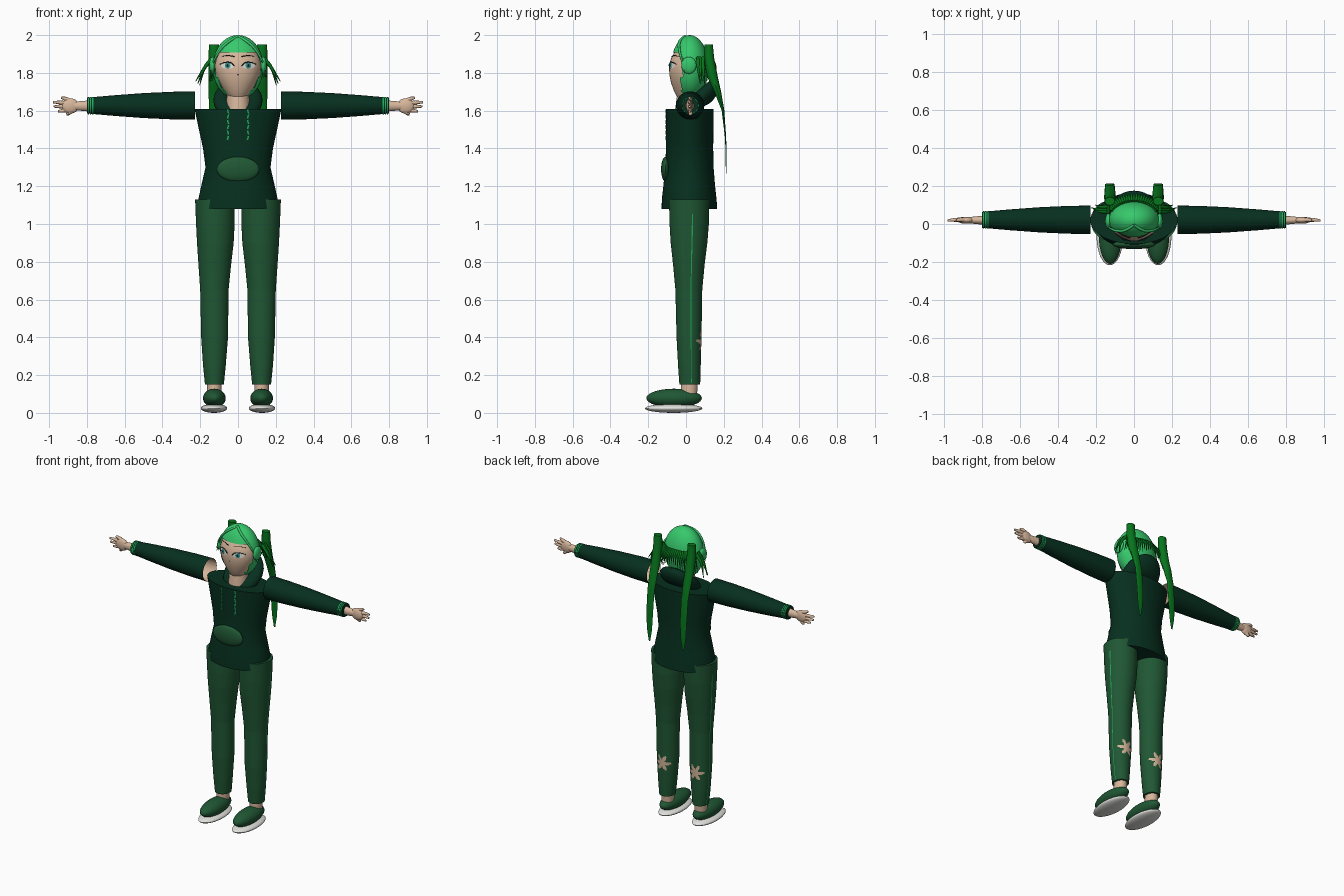
import bpy, bmesh, math, random
from mathutils import Vector

random.seed(4)
if "Cube" in bpy.data.objects:
    bpy.data.objects.remove(bpy.data.objects["Cube"])


def material(name, *rgb):
    m = bpy.data.materials.new(name)
    m.use_nodes = True
    m.diffuse_color = (*rgb, 1)
    m.node_tree.nodes["Principled BSDF"].inputs["Base Color"].default_value = (*rgb, 1)
    return m


SKIN = material("skin", 0.68, 0.47, 0.33)
HOODIE = material("deep_green", 0.002, 0.029, 0.014)
PANTS = material("forest_green", 0.014, 0.095, 0.034)
HAIR = material("light_green", 0.038, 0.58, 0.15)
TAIL = material("leaf_green", 0.002, 0.18, 0.012)
TRIM = material("trim_green", 0.015, 0.4, 0.1)
WHITE = material("off_white", 0.75, 0.75, 0.72)
INK = material("ink", 0.01, 0.015, 0.012)
IRIS = material("teal", 0.04, 0.3, 0.27)


def finish(name, bm, *mats, angle=40):
    bmesh.ops.recalc_face_normals(bm, faces=bm.faces)
    me = bpy.data.meshes.new(name)
    bm.to_mesh(me)
    bm.free()
    ob = bpy.data.objects.new(name, me)
    bpy.context.collection.objects.link(ob)
    for m in mats:
        me.materials.append(m)
    bpy.ops.object.select_all(action="DESELECT")
    ob.select_set(True)
    bpy.context.view_layer.objects.active = ob
    bpy.ops.object.shade_smooth_by_angle(angle=math.radians(angle))


def lerp_rings(rings, t):
    """Ring at position t, between the two rings that enclose it."""
    for a, b in zip(rings, rings[1:]):
        if t <= b[0]:
            k = (t - a[0]) / (b[0] - a[0])
            return [p + (q - p) * k for p, q in zip(a, b)]
    return rings[-1]


def loft(rings, axis="z", segs=32, start_cap=True):
    """Tube through rings (position, centre u, centre v, radius u, radius v)."""
    bm = bmesh.new()
    loops = []
    for t, cu, cv, ru, rv in rings:
        loop = []
        for i in range(segs):
            a = math.tau * i / segs
            u, v = cu + ru * math.cos(a), cv + rv * math.sin(a)
            loop.append(bm.verts.new((u, v, t) if axis == "z" else (t, u, v)))
        loops.append(loop)
    for p, q in zip(loops, loops[1:]):
        for i in range(segs):
            j = (i + 1) % segs
            bm.faces.new((p[i], p[j], q[j], q[i]))
    if start_cap:
        bm.faces.new(loops[0])
    bm.faces.new(loops[-1])
    return bm


def ball(centre, radii):
    bm = bmesh.new()
    bmesh.ops.create_uvsphere(bm, u_segments=32, v_segments=20, radius=1)
    for v in bm.verts:
        v.co = Vector([c + r * p for c, r, p in zip(centre, radii, v.co)])
    return bm


def strands(name, paths, mat, width, taper=0.15):
    """Tapered round strands, all in one object."""
    cu = bpy.data.curves.new(name, "CURVE")
    cu.dimensions = "3D"
    cu.bevel_depth = width
    cu.bevel_resolution = 2
    cu.resolution_u = 5
    cu.use_fill_caps = True
    cu.materials.append(mat)
    for path in paths:
        s = cu.splines.new("BEZIER")
        s.bezier_points.add(len(path) - 1)
        for i, (bp, co) in enumerate(zip(s.bezier_points, path)):
            bp.co = co
            bp.handle_left_type = bp.handle_right_type = "AUTO"
            bp.radius = 1 + (taper - 1) * (i / (len(path) - 1)) ** 2
    bpy.context.collection.objects.link(bpy.data.objects.new(name, cu))


# Hoodie body, pocket and hood
BODY = [(1.08, 0, .018, .213, .147), (1.13, 0, .017, .21, .145), (1.2, 0, .017, .195, .137),
        (1.3, 0, .018, .172, .128), (1.4, 0, .019, .185, .125), (1.5, 0, .02, .207, .125),
        (1.61, 0, .02, .23, .125)]
finish("hoodie_body", loft(BODY, segs=48), HOODIE)
finish("pocket", ball((0, -.108, 1.29), (.113, .024, .066)), PANTS)
hood = ball((0, 0, 0), (1, 1, 1))
hood.clear()
rows = [[hood.verts.new() for _ in range(16)] for _ in range(32)]
for i, row in enumerate(rows):
    a = math.tau * i / 32
    minor = .044 + .016 * math.sin(a)
    for j, v in enumerate(row):
        b = math.tau * j / 16
        r = .085 + minor * math.cos(b)
        v.co = (r * math.cos(a), .045 + .9 * r * math.sin(a),
                1.645 + minor * math.sin(b) + .6 * r * math.sin(a))
        hood.faces.new((v, row[j - 1], rows[i - 1][j - 1], rows[i - 1][j]))
finish("hood", hood, HOODIE)

# Neck and head
finish("neck", loft([(1.58, 0, .005, .064, .066), (1.7, 0, .01, .058, .055)]), SKIN)
HEAD = [(1.645, 0, .0, .012, .01), (1.655, 0, .0, .035, .035), (1.68, 0, .003, .055, .055),
        (1.71, 0, .006, .076, .072), (1.75, 0, .01, .1, .09), (1.79, 0, .012, .117, .1),
        (1.84, 0, .012, .124, .102), (1.88, 0, .012, .114, .09), (1.92, 0, .015, .09, .07),
        (1.96, 0, .02, .05, .04)]
finish("head", loft(HEAD), SKIN, angle=80)


def on_front(rings, x, z, off):
    """Point just before the front of a lofted part."""
    _, _, cy, rx, ry = lerp_rings(rings, z)
    return (x, cy - ry * math.sqrt(max(0, 1 - (x / rx) ** 2)) - off, z)


def face_plate(name, x, z, rx, rz, mat, off):
    bm = bmesh.new()
    mid = bm.verts.new(on_front(HEAD, x, z, off))
    rim = [bm.verts.new(on_front(HEAD, x + rx * math.cos(a), z + rz * math.sin(a), off))
           for a in (math.tau * i / 20 for i in range(20))]
    for i in range(20):
        bm.faces.new((mid, rim[i], rim[(i + 1) % 20]))
    finish(name, bm, mat)


face_plate("nose", 0, 1.79, .005, .003, INK, .003)

# Hair cap, open over the face
cap = ball((0, .02, 1.83), (.135, .1, .17))
bmesh.ops.delete(cap, context="FACES", geom=[
    f for f in cap.faces
    if f.calc_center_median().z < 1.905 and f.calc_center_median().y < -.025])
finish("hair_cap", cap, HAIR)

# Short strands around the back of the head
fringe = []
for i in range(25):
    a = math.radians(28 + 124 * i / 24)
    c, s = math.cos(a), math.sin(a)
    drop = .09 + .03 * abs(c) + random.uniform(-.015, .015)
    fringe.append([(.125 * c, .03 + .09 * s, 1.88), (.15 * c, .03 + .12 * s, 1.88 - drop * .35),
                   (.175 * c, .035 + .125 * s, 1.88 - drop)])
strands("back_fringe", fringe, TAIL, .008)

LEG = [(.15, .125, .02, .05, .055), (.25, .125, .018, .06, .06), (.4, .124, .016, .071, .066),
       (.65, .125, .015, .075, .071), (.78, .123, .015, .086, .083),
       (.9, .12, .016, .097, .097), (1.0, .12, .017, .102, .104), (1.13, .122, .017, .105, .107)]

for side, m in (("left", 1), ("right", -1)):
    # Face details
    x = m * .055
    face_plate(side + "_eye", x, 1.838, .036, .016, WHITE, .002)
    face_plate(side + "_iris", x, 1.839, .015, .016, IRIS, .004)
    face_plate(side + "_pupil", x, 1.839, .006, .008, INK, .006)
    strands(side + "_lashes", [[on_front(HEAD, m * (.055 + d), 1.838 + h, .002) for d, h in
                                ((-.036, .0), (-.015, .016), (.015, .017), (.042, .007))]],
            INK, .003, .7)
    strands(side + "_brow", [[on_front(HEAD, m * d, h, .002) for d, h in
                              ((.02, 1.887), (.055, 1.892), (.088, 1.887))]], INK, .0025, .5)

    # Bangs, side hair, ear disc, pigtail
    strands(side + "_bang", [[(0, -.005, 1.994), (m * .05, -.034, 1.965), (m * .09, -.036, 1.927),
                              (m * .12, -.026, 1.88), (m * .14, -.012, 1.83),
                              (m * .145, -.008, 1.79)]], HAIR, .008)
    finish(side + "_side_hair", ball((m * .09, .02, 1.79), (.03, .045, .072)), HAIR)
    finish(side + "_ear_disc", ball((m * .135, .015, 1.84), (.017, .04, .045)), HAIR)
    finish(side + "_pigtail", loft([(z, m * .127, y, rx, ry) for z, y, rx, ry in (
        (1.95, .12, .027, .022), (1.88, .122, .029, .027), (1.78, .14, .03, .028),
        (1.7, .168, .029, .018), (1.6, .196, .026, .007), (1.45, .21, .025, .003),
        (1.34, .212, .019, .002), (1.26, .212, .005, .001))], segs=12), TAIL)
    strands(side + "_flicks", [[(m * .135, y, 1.88), (m * .175, y, 1.83),
                                (m * (.225 - k), y + .01, 1.755 - k)]
                               for k, y in ((0, .075), (.012, .065), (.022, .09))], TAIL, .011)

    # Dashed drawstring lying on the chest
    cord = bmesh.new()
    for i in range(6):
        top, lean = 1.607 - .028 * i, .003 * (-1) ** i
        cord.faces.new([cord.verts.new(on_front(BODY, m * .053 + dx + s * lean, top + dz, .006))
                        for dx, dz, s in ((-.004, 0, -1), (.004, 0, -1),
                                          (.004, -.021, 1), (-.004, -.021, 1))])
    finish(side + "_drawstring", cord, TRIM)

    # Sleeve, open at the shoulder with a skin lining, and cuff
    finish(side + "_sleeve", loft([(m * x, .022, 1.627, r, r) for x, r in (
        (.228, .075), (.35, .073), (.5, .066), (.65, .055), (.8, .042))], "x",
        start_cap=False), HOODIE)
    finish(side + "_arm_lining", loft([(m * x, .022, 1.627, r, r) for x, r in (
        (.229, .073), (.35, .07), (.5, .06))], "x", start_cap=False), SKIN)
    for i, x in enumerate((.766, .777, .788)):
        finish(f"{side}_cuff_ring_{i}", loft([(m * (x + d), .022, 1.627, .046, .046)
                                              for d in (0, .006)], "x"), TRIM)

    # Hand
    finish(side + "_wrist", loft([(m * .78, .02, 1.625, .025, .03),
                                  (m * .87, .02, 1.625, .016, .022)], "x", 20), SKIN)
    finish(side + "_palm", ball((m * .887, .02, 1.625), (.045, .018, .04)), SKIN)
    strands(side + "_fingers", [[(m * .88, .02, 1.625 + (z - 1.625) * .55),
                                 (m * (x + .9) / 2, .022, 1.625 + (z - 1.625) * .9),
                                 (m * x, .018, z)]
                                for x, z in ((.935, 1.668), (.98, 1.645), (.975, 1.622),
                                             (.953, 1.597), (.9, 1.577))], SKIN, .012, .5)

    # Trouser leg with a side stripe and a star-shaped tear at the back of the calf
    leg = loft([lerp_rings([(z, m * cx, *rest) for z, cx, *rest in LEG], .15 + .007 * i)
                for i in range(141)], segs=96)
    stripe_column = 2 if m > 0 else 45
    for i, f in enumerate(leg.faces):
        p = f.calc_center_median()
        dx, dz = p.x - m * .125, p.z - .38
        if p.y > .03 and math.hypot(dx, dz) < .04 + .016 * math.cos(6 * math.atan2(dz, dx)):
            f.material_index = 1
        elif i % 96 == stripe_column and .16 < p.z < 1.05:
            f.material_index = 2
    finish(side + "_trouser_leg", leg, PANTS, SKIN, TRIM)

    # Ankle and shoe
    finish(side + "_ankle", loft([(.08, m * .125, .015, .038, .042),
                                  (.16, m * .125, .018, .038, .045)]), SKIN)
    finish(side + "_shoe", ball((m * .125, -.063, .078), (.06, .147, .05)), PANTS)
    finish(side + "_sole", ball((m * .127, -.065, .024), (.07, .152, .024)), WHITE)
